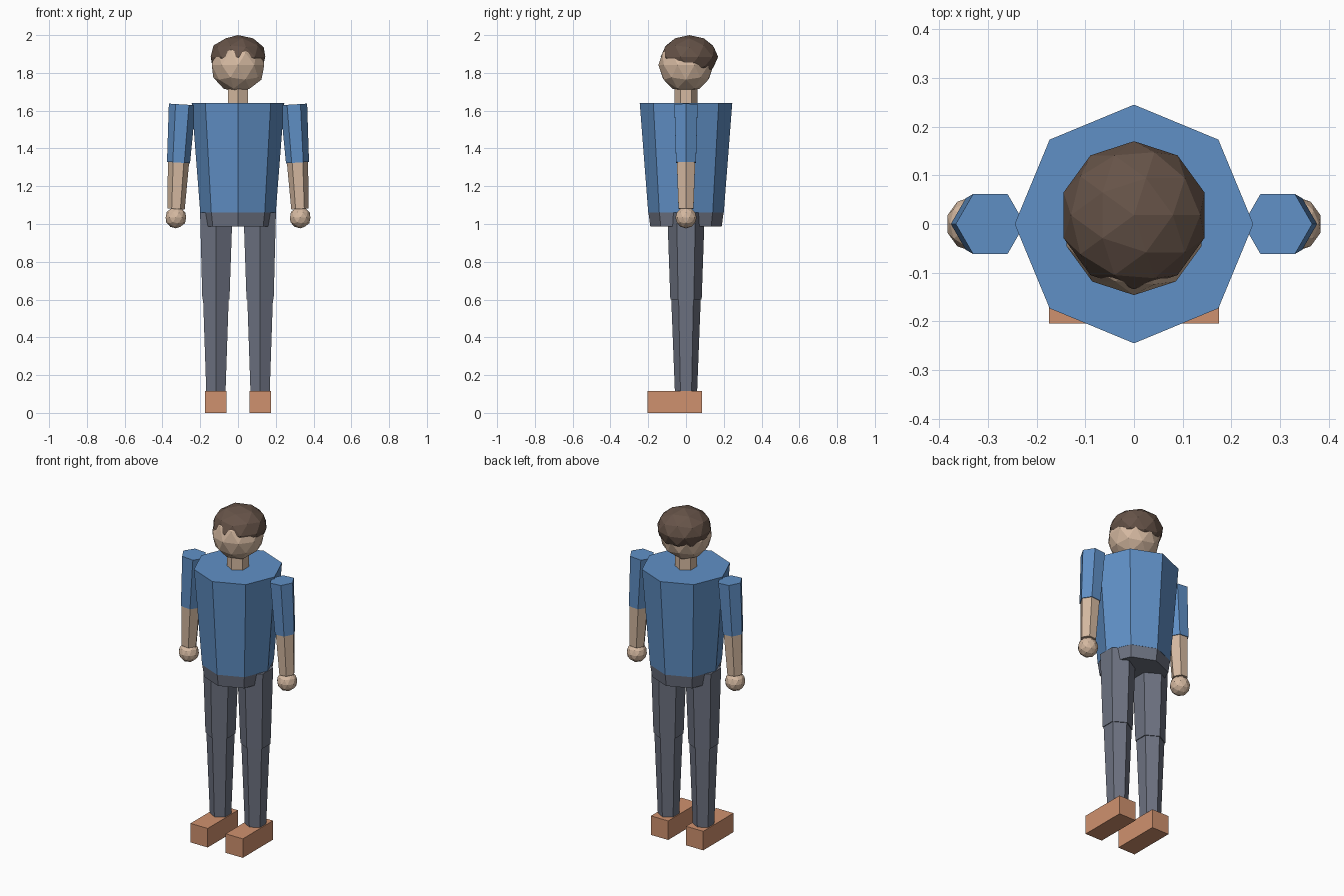
import bpy, bmesh, math
from mathutils import Vector

if "Cube" in bpy.data.objects:
    bpy.data.objects.remove(bpy.data.objects["Cube"])


def material(name, rgb):
    m = bpy.data.materials.new(name)
    m.diffuse_color = (*rgb, 1)
    m.use_nodes = True
    m.node_tree.nodes["Principled BSDF"].inputs["Base Color"].default_value = m.diffuse_color
    return m


SHIRT = material("blue_cloth", (0.117, 0.279, 0.565))
TROUSER = material("grey_cloth", (0.152, 0.168, 0.219))
SKIN = material("skin", (0.665, 0.485, 0.355))
HAIR = material("brown_hair", (0.133, 0.087, 0.065))
SHOE = material("tan_leather", (0.625, 0.283, 0.156))


def finish(name, bm, mat):
    bmesh.ops.recalc_face_normals(bm, faces=bm.faces[:])
    me = bpy.data.meshes.new(name)
    bm.to_mesh(me)
    bm.free()
    me.materials.append(mat)
    ob = bpy.data.objects.new(name, me)
    bpy.context.collection.objects.link(ob)
    return ob


def taper(name, sides, start, r0, end, r1, mat, turn=90, tilt=0.0):
    """Faceted tapered limb between two centres; tilt slopes the ends along x."""
    bm = bmesh.new()
    rings = []
    for c, r in ((start, r0), (end, r1)):
        ring = []
        for i in range(sides):
            a = math.radians(turn) + math.tau * i / sides
            dx = r * math.cos(a)
            ring.append(bm.verts.new((c[0] + dx, c[1] + r * math.sin(a), c[2] + tilt * dx)))
        rings.append(ring)
        bm.faces.new(ring)
    low, high = rings
    for i in range(sides):
        j = (i + 1) % sides
        bm.faces.new((low[i], low[j], high[j], high[i]))
    return finish(name, bm, mat)


def ball(name, centre, radii, mat):
    bm = bmesh.new()
    bmesh.ops.create_icosphere(bm, subdivisions=2, radius=1)
    bmesh.ops.scale(bm, vec=radii, verts=bm.verts[:])
    bmesh.ops.translate(bm, vec=centre, verts=bm.verts[:])
    return finish(name, bm, mat)


def box(name, lo, hi, mat):
    lo, hi = Vector(lo), Vector(hi)
    bm = bmesh.new()
    bmesh.ops.create_cube(bm, size=1)
    bmesh.ops.scale(bm, vec=hi - lo, verts=bm.verts[:])
    bmesh.ops.translate(bm, vec=(lo + hi) / 2, verts=bm.verts[:])
    return finish(name, bm, mat)


# Trunk
taper("torso", 8, (0, 0, 1.06), 0.2, (0, 0, 1.641), 0.245, SHIRT)
taper("hips", 8, (0, 0, 0.988), 0.189, (0, 0, 1.06), 0.199, TROUSER)
taper("neck", 6, (0, 0, 1.641), 0.06, (0, 0, 1.76), 0.06, SKIN)

# Head, with a flattened hair cap pushed up and back
ball("head", (0, 0, 1.841), (0.146, 0.146, 0.146), SKIN)
ball("hair", (0, 0.018, 1.885), (0.152, 0.152, 0.115), HAIR)

# Limbs, mirrored left and right
for side, s in (("left", 1), ("right", -1)):
    t = 0.06 * s
    taper(side + "_sleeve", 6, (0.315 * s, 0, 1.325), 0.061,
          (0.295 * s, 0, 1.633), 0.071, SHIRT, 0, t)
    taper(side + "_forearm", 6, (0.328 * s, 0, 1.08), 0.046,
          (0.315 * s, 0, 1.325), 0.056, SKIN, 0, t)
    ball(side + "_hand", (0.329 * s, 0, 1.034), (0.057, 0.057, 0.057), SKIN)
    taper(side + "_thigh", 6, (0.117 * s, 0, 0.6), 0.083,
          (0.115 * s, 0, 1.06), 0.099, TROUSER)
    taper(side + "_shin", 6, (0.117 * s, 0, 0.115), 0.059,
          (0.117 * s, 0, 0.6), 0.078, TROUSER)
    xs = sorted((0.06 * s, 0.175 * s))
    box(side + "_shoe", (xs[0], -0.204, 0), (xs[1], 0.085, 0.115), SHOE)
